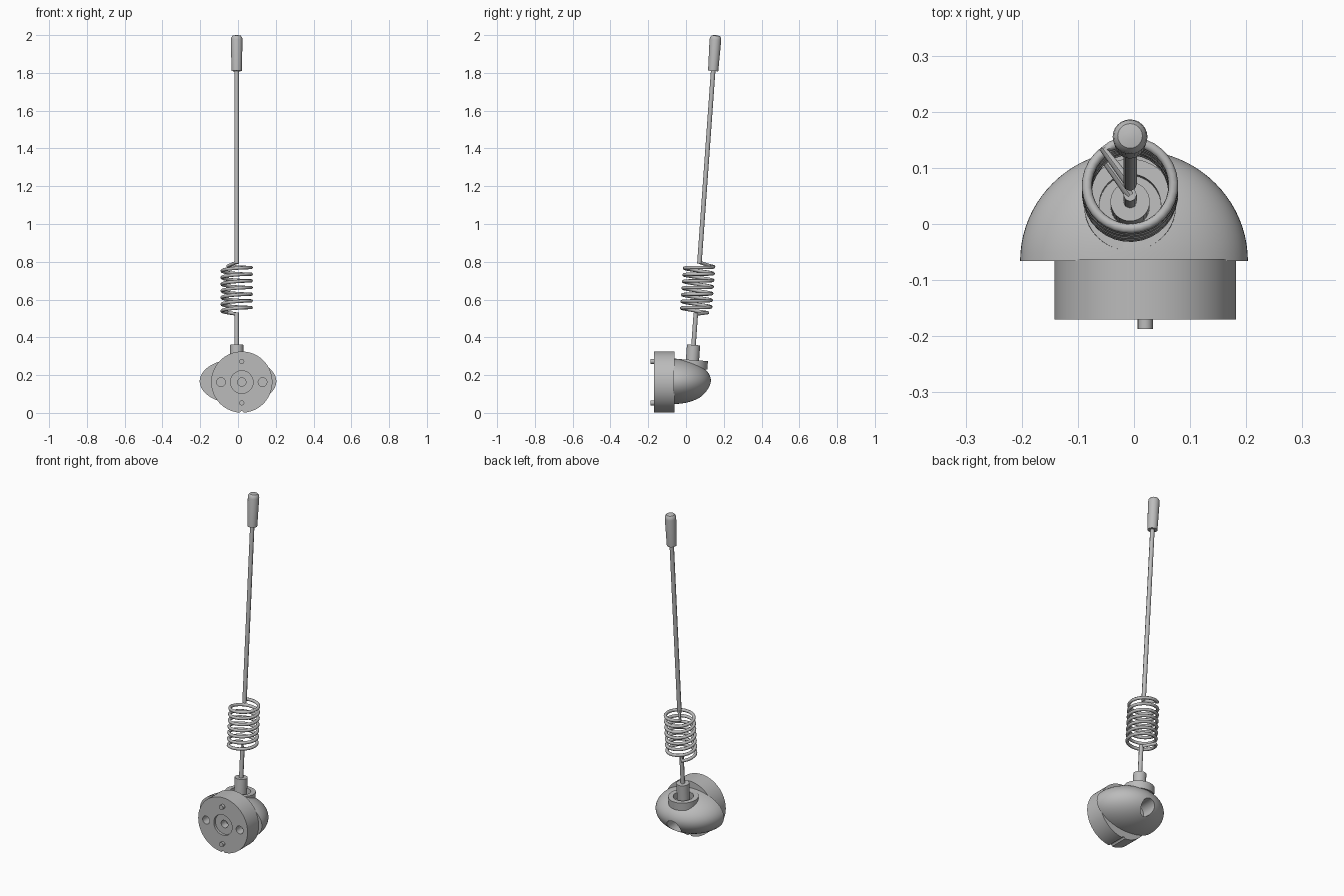
import bpy, bmesh, math
from mathutils import Vector, Matrix

old = bpy.data.objects.get("Cube")
if old:
    bpy.data.objects.remove(old)

grey = bpy.data.materials.new("mid_grey")
grey.use_nodes = True
colour = (0.5, 0.5, 0.5, 1)
grey.diffuse_color = colour
grey.node_tree.nodes["Principled BSDF"].inputs["Base Color"].default_value = colour

DISC = Vector((0.02, 0, 0.163))           # base disc centre
ROOT = Vector((-0.007, 0.04, 0.36))       # point on the leaning mast axis
AXIS = Vector((0, 0.0715, 1)).normalized()
LEAN = Vector((0, 0, 1)).rotation_difference(AXIS).to_matrix().to_4x4()


def on_mast(z):
    return ROOT + AXIS * ((z - ROOT.z) / AXIS.z)


def finish(obj, angle=35):
    if not obj.data.materials:
        obj.data.materials.append(grey)
    bpy.ops.object.select_all(action='DESELECT')
    obj.select_set(True)
    bpy.context.view_layer.objects.active = obj
    bpy.ops.object.shade_smooth_by_angle(angle=math.radians(angle))
    return obj


def from_bmesh(name, bm):
    bmesh.ops.recalc_face_normals(bm, faces=bm.faces)
    mesh = bpy.data.meshes.new(name)
    bm.to_mesh(mesh)
    bm.free()
    obj = bpy.data.objects.new(name, mesh)
    bpy.context.collection.objects.link(obj)
    mesh.materials.append(grey)
    return obj


def lathe(name, profile, matrix, sides=32):
    """Revolve (radius, height) points about local z, closing both ends."""
    bm = bmesh.new()
    rings = []
    for r, h in profile:
        rings.append([bm.verts.new(matrix @ Vector((r * math.cos(a), r * math.sin(a), h)))
                      for a in (math.tau * i / sides for i in range(sides))])
    for low, high in zip(rings, rings[1:]):
        for i in range(sides):
            j = (i + 1) % sides
            bm.faces.new((low[i], low[j], high[j], high[i]))
    bm.faces.new(rings[0])
    bm.faces.new(rings[-1])
    return from_bmesh(name, bm)


def along_y(name, x, z, r, y0, y1, sides=32):
    turn = Matrix.Translation((x, y0, z)) @ Matrix.Rotation(-math.pi / 2, 4, 'X')
    return lathe(name, [(r, 0), (r, y1 - y0)], turn, sides)


def cut(obj, cutters):
    bpy.context.view_layer.objects.active = obj
    for c in cutters:
        c.hide_render = True
        mod = obj.modifiers.new("cut", 'BOOLEAN')
        mod.operation = 'DIFFERENCE'
        mod.solver = 'EXACT'
        mod.object = c
        bpy.ops.object.modifier_apply(modifier=mod.name)
        bpy.data.objects.remove(c)


def wire(name, points, radius):
    curve = bpy.data.curves.new(name, 'CURVE')
    curve.dimensions = '3D'
    curve.bevel_depth = radius
    curve.bevel_resolution = 2
    curve.use_fill_caps = True
    spline = curve.splines.new('POLY')
    spline.points.add(len(points) - 1)
    for p, co in zip(spline.points, points):
        p.co = (*co, 1)
    obj = bpy.data.objects.new(name, curve)
    bpy.context.collection.objects.link(obj)
    bpy.ops.object.select_all(action='DESELECT')
    obj.select_set(True)
    bpy.context.view_layer.objects.active = obj
    bpy.ops.object.convert(target='MESH')
    obj = bpy.context.object
    return finish(obj, 50)


# Mounting disc with recess, screw holes and drain notch
disc = along_y("mounting_disc", DISC.x, DISC.z, 0.162, -0.17, -0.062, 64)
cutters = [along_y("recess_cutter", DISC.x, DISC.z, 0.06, -0.2, -0.155),
           along_y("centre_cutter", DISC.x, DISC.z, 0.022, -0.2, -0.11),
           along_y("notch_cutter", DISC.x, 0, 0.01, -0.2, 0, 12)]
cutters += [along_y("screw_cutter", DISC.x + s * 0.11, DISC.z, 0.023, -0.2, -0.12)
            for s in (-1, 1)]
cut(disc, cutters)
finish(disc)

# Locating pegs
for name, s in (("upper_peg", 1), ("lower_peg", -1)):
    finish(along_y(name, DISC.x, DISC.z + s * 0.11, 0.0135, -0.187, -0.15, 16))

# Half-ellipsoid housing with its rounded side to the back
profile = [(math.cos(a), math.sin(a)) for a in
           (math.radians(88.5) * i / 20 for i in range(21))]
shape = (Matrix.Translation((0, -0.066, 0.167)) @ Matrix.Diagonal((0.203, 0.198, 0.12, 1))
         @ Matrix.Rotation(-math.pi / 2, 4, 'X'))
housing = lathe("housing", profile, shape, 64)
socket = Matrix.Translation(on_mast(0.28)) @ LEAN
cut(housing, [along_y("cable_cutter", 0, 0.125, 0.042, 0.03, 0.3),
              lathe("well_cutter", [(0.055, -0.04), (0.055, 0.1)], socket)])
finish(housing)

# Socket collar, hollow around the stem
collar = lathe("socket_collar", [(0.055, -0.04), (0.082, -0.045), (0.082, 0),
                                 (0.055, 0), (0.055, -0.038)], socket, 40)
finish(collar)
finish(lathe("mast_stem", [(0.035, -0.06), (0.035, 0.08)], socket))

# Lower rod, coil spring and upper rod
START, TURNS, COIL_R, STEPS = math.radians(127), 7, 0.077, 32
LOW, HIGH = 0.535, 0.782
coil = [on_mast(LOW - 0.012)]
for i in range(TURNS * STEPS + 1):
    a = START + math.tau * i / STEPS
    z = LOW + (HIGH - LOW) * i / (TURNS * STEPS)
    coil.append(on_mast(z) + LEAN @ Vector((COIL_R * math.cos(a), COIL_R * math.sin(a), 0)))
coil.append(on_mast(HIGH + 0.015))
wire("coil_spring", coil, 0.009)
wire("lower_rod", [on_mast(0.34), on_mast(LOW - 0.005)], 0.012)
wire("upper_rod", [on_mast(HIGH + 0.008), on_mast(1.84)], 0.012)

# Rounded tip cap, slightly wider at the top
tip = Matrix.Translation(on_mast(1.81)) @ LEAN
finish(lathe("tip_cap", [(0.027, 0), (0.031, 0.165), (0.029, 0.178), (0.022, 0.187),
                         (0.008, 0.19)], tip, 24))
